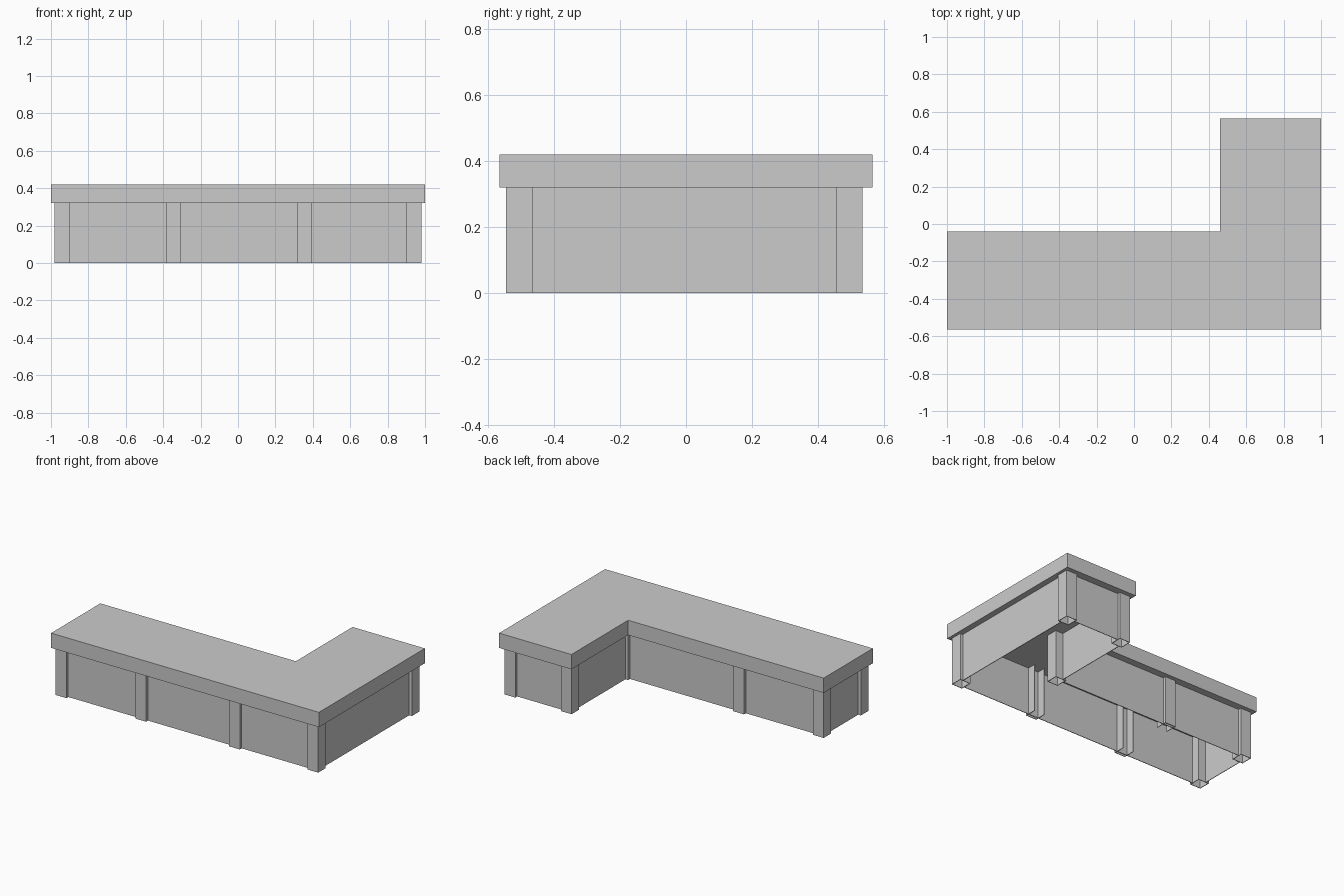
import bpy
import bmesh

cube = bpy.data.objects.get("Cube")
if cube:
    bpy.data.objects.remove(cube, do_unlink=True)

GREY = bpy.data.materials.new("light grey")
GREY.use_nodes = True
COLOUR = (0.6, 0.6, 0.6, 1)
GREY.diffuse_color = COLOUR
GREY.node_tree.nodes["Principled BSDF"].inputs["Base Color"].default_value = COLOUR

SLAB_LOW, SLAB_HIGH = 0.32, 0.42
POST = 0.08      # post width and depth
WALL = 0.004     # sheet thickness
INSET = 0.02     # panel set back from the post faces


def extrude_outline(name, outline, low, high):
    """Solid prism over a plan outline."""
    bm = bmesh.new()
    face = bm.faces.new([bm.verts.new((x, y, low)) for x, y in outline])
    new = bmesh.ops.extrude_face_region(bm, geom=[face])["geom"]
    verts = [v for v in new if isinstance(v, bmesh.types.BMVert)]
    bmesh.ops.translate(bm, verts=verts, vec=(0, 0, high - low))
    bmesh.ops.recalc_face_normals(bm, faces=bm.faces)
    mesh = bpy.data.meshes.new(name)
    bm.to_mesh(mesh)
    bm.free()
    mesh.materials.append(GREY)
    obj = bpy.data.objects.new(name, mesh)
    bpy.context.collection.objects.link(obj)
    return obj


def box(name, x0, x1, y0, y1):
    return extrude_outline(name, [(x0, y0), (x1, y0), (x1, y1), (x0, y1)], 0, SLAB_LOW)


def corner_post(name, x, y):
    """Square tube, open at the foot, from its low x, low y corner."""
    box(name + "_front", x, x + POST, y, y + WALL)
    box(name + "_back", x, x + POST, y + POST - WALL, y + POST)
    box(name + "_right", x, x + WALL, y + WALL, y + POST - WALL)
    box(name + "_left", x + POST - WALL, x + POST, y + WALL, y + POST - WALL)


def channel_post(name, x, y, inward):
    """U channel whose outer face is at y and which opens inward."""
    a, b, t = x + POST, y + inward * POST, y + inward * WALL
    extrude_outline(name, [(x, y), (a, y), (a, b), (a - WALL, b), (a - WALL, t),
                           (x + WALL, t), (x + WALL, b), (x, b)], 0, SLAB_LOW)


# Plan limits of the post faces
LEFT, RIGHT, FRONT, BACK = 0.98, -0.98, -0.545, 0.535
WING_X, RUN_Y = 0.48, -0.068

# L-shaped worktop
extrude_outline("worktop", [(-1, -0.565), (1, -0.565), (1, 0.565),
                            (0.46, 0.565), (0.46, -0.04), (-1, -0.04)],
                SLAB_LOW, SLAB_HIGH)

# Corner posts
for name, x, y in [("front_right", RIGHT, FRONT),
                   ("front_left", LEFT - POST, FRONT),
                   ("back_right", RIGHT, RUN_Y - POST),
                   ("inner", WING_X, RUN_Y - POST),
                   ("wing_right", WING_X, BACK - POST),
                   ("wing_left", LEFT - POST, BACK - POST)]:
    corner_post(name + "_post", x, y)

# Intermediate channel posts
channel_post("front_middle_post_right", -0.385, FRONT, 1)
channel_post("front_middle_post_left", 0.315, FRONT, 1)
channel_post("back_middle_post", -0.385, RUN_Y, -1)

# Panels along x, spanning between the corner posts
for name, x0, x1, y in [("front_panel", RIGHT + POST, LEFT - POST, FRONT + INSET),
                        ("back_panel", RIGHT + POST, WING_X, RUN_Y - INSET - WALL),
                        ("wing_end_panel", WING_X + POST, LEFT - POST, BACK - INSET - WALL)]:
    box(name, x0, x1, y, y + WALL)

# Panels along y
for name, x, y0, y1 in [("left_panel", LEFT - INSET - WALL, FRONT + POST, BACK - POST),
                        ("right_panel", RIGHT + INSET, FRONT + POST, RUN_Y - POST),
                        ("wing_inner_panel", WING_X + INSET, RUN_Y, BACK - POST)]:
    box(name, x, x + WALL, y0, y1)
